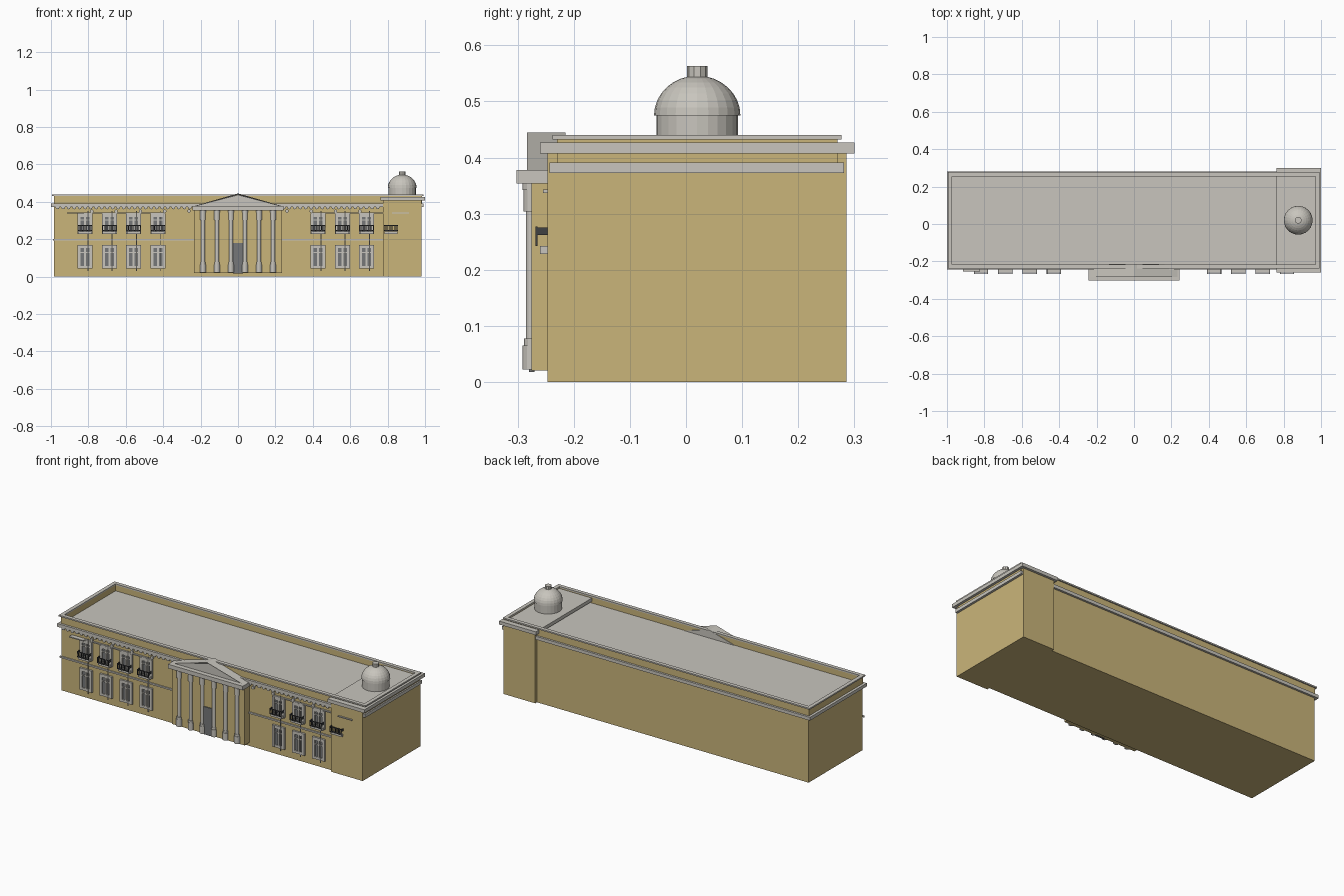
import bpy, bmesh, math
from mathutils import Matrix, Vector

cube = bpy.data.objects.get("Cube")
if cube:
    bpy.data.objects.remove(cube)


def material(name, rgb):
    m = bpy.data.materials.new(name)
    m.use_nodes = True
    color = (*rgb, 1)
    m.diffuse_color = color
    m.node_tree.nodes["Principled BSDF"].inputs["Base Color"].default_value = color
    return m


TAN = material("tan_plaster", (0.59, 0.46, 0.195))
STONE = material("pale_stone", (0.58, 0.56, 0.51))
GLASS = material("grey_glass", (0.18, 0.185, 0.19))
IRON = material("dark_iron", (0.05, 0.052, 0.055))


def add_box(bm, x0, x1, y0, y1, z0, z1):
    size = Matrix.Diagonal((x1 - x0, y1 - y0, z1 - z0, 1))
    mid = Matrix.Translation(((x0 + x1) / 2, (y0 + y1) / 2, (z0 + z1) / 2))
    bmesh.ops.create_cube(bm, size=1, matrix=mid @ size)


def add_cylinder(bm, x, y, z0, z1, r, sides):
    bmesh.ops.create_cone(bm, cap_ends=True, segments=sides, radius1=r, radius2=r,
                          depth=z1 - z0, matrix=Matrix.Translation((x, y, (z0 + z1) / 2)))


def finish(name, bm, mat):
    bmesh.ops.recalc_face_normals(bm, faces=bm.faces)
    mesh = bpy.data.meshes.new(name)
    bm.to_mesh(mesh)
    bm.free()
    mesh.materials.append(mat)
    ob = bpy.data.objects.new(name, mesh)
    bpy.context.collection.objects.link(ob)
    return ob


def boxes(name, mat, *specs):
    bm = bmesh.new()
    for s in specs:
        add_box(bm, *s)
    return finish(name, bm, mat)


def ring(name, mat, x0, x1, y0, y1, z0, z1, t):
    return boxes(name, mat,
                 (x0, x1, y0, y0 + t, z0, z1), (x0, x1, y1 - t, y1, z0, z1),
                 (x0, x0 + t, y0 + t, y1 - t, z0, z1), (x1 - t, x1, y0 + t, y1 - t, z0, z1))


# Main wing, cornice, roof and parapet
WALL = -0.23
boxes("main_wing", TAN, (-0.983, 0.8, WALL, 0.27, 0, 0.38))
boxes("main_cornice", STONE, (-1, 0.993, -0.243, 0.282, 0.372, 0.391))
boxes("main_roof", STONE, (-0.975, 0.975, -0.222, 0.262, 0.385, 0.398))
ring("parapet", TAN, -0.985, 0.985, WALL, 0.27, 0.391, 0.432, 0.012)
ring("parapet_cap", STONE, -0.994, 0.992, -0.238, 0.277, 0.432, 0.44, 0.022)

# End pavilion
boxes("end_pavilion", TAN, (0.776, 0.98, -0.247, 0.286, 0, 0.41))
boxes("pavilion_cornice", STONE, (0.762, 1, -0.26, 0.3, 0.407, 0.427))

# Dome on a drum with a finial
DX, DY = 0.878, 0.02
bm = bmesh.new()
add_cylinder(bm, DX, DY, 0.42, 0.476, 0.073, 24)
finish("dome_drum", bm, STONE)
bm = bmesh.new()
bmesh.ops.create_uvsphere(bm, u_segments=24, v_segments=16, radius=0.077)
bmesh.ops.bisect_plane(bm, geom=bm.verts[:] + bm.edges[:] + bm.faces[:], plane_co=(0, 0, 0),
                       plane_no=(0, 0, -1), clear_outer=True)
bmesh.ops.holes_fill(bm, edges=[e for e in bm.edges if e.is_boundary])
bmesh.ops.scale(bm, vec=(1, 1, 0.92), verts=bm.verts)
bmesh.ops.translate(bm, vec=(DX, DY, 0.475), verts=bm.verts)
finish("dome", bm, STONE)
bm = bmesh.new()
add_cylinder(bm, DX, DY, 0.535, 0.563, 0.018, 10)
finish("dome_finial", bm, STONE)

# Portico block, entablature and door
boxes("portico_wall", TAN, (-0.235, 0.235, -0.275, WALL, 0.02, 0.356))
boxes("portico_entablature", STONE, (-0.242, 0.242, -0.302, -0.225, 0.354, 0.378))
boxes("door", GLASS, (-0.028, 0.028, -0.28, -0.27, 0.018, 0.18))

# Pediment with a recessed front panel
bm = bmesh.new()
tri = [bm.verts.new((x, -0.283, z)) for x, z in ((-0.235, 0.377), (0.235, 0.377), (0, 0.445))]
front = bm.faces.new(tri)
back = bmesh.ops.extrude_face_region(bm, geom=[front])["geom"]
bmesh.ops.translate(bm, vec=(0, 0.068, 0), verts=[v for v in back if isinstance(v, bmesh.types.BMVert)])
bmesh.ops.recalc_face_normals(bm, faces=bm.faces)
front = min(bm.faces, key=lambda f: f.calc_center_median().y)
bmesh.ops.inset_region(bm, faces=[front], thickness=0.008, depth=-0.008)
finish("pediment", bm, STONE)

# Engaged columns
bm = bmesh.new()
for i in range(6):
    x = (i - 2.5) * 0.075
    for z0, z1, r in ((0.022, 0.065, 0.0165), (0.065, 0.077, 0.014), (0.07, 0.31, 0.0105),
                      (0.304, 0.342, 0.0145), (0.342, 0.355, 0.0165)):
        add_cylinder(bm, x, -0.275, z0, z1, r, 12)
finish("columns", bm, STONE)

# Four window bays on each side of the portico
bays = [s * (0.428 + 0.13 * i) for s in (-1, 1) for i in range(4)]
frames, panes, balconies, rails = (bmesh.new() for _ in range(4))
for x in bays:
    for z0, z1 in ((0.043, 0.17), (0.228, 0.337)):
        # Jambs, head, sill, mullion and transom around the glass
        add_box(panes, x - 0.03, x + 0.03, WALL - 0.004, WALL, z0 + 0.01, z1 - 0.01)
        for side in (-1, 1):
            cx = x + side * 0.032
            add_box(frames, cx - 0.008, cx + 0.008, WALL - 0.012, WALL, z0, z1)
        for z, h in ((z0 + 0.007, 0.007), (z1 - 0.009, 0.009), (z0 + (z1 - z0) * 0.68, 0.003)):
            add_box(frames, x - 0.04, x + 0.04, WALL - 0.01, WALL, z - h, z + h)
        add_box(frames, x - 0.005, x + 0.005, WALL - 0.011, WALL, z0, z1)
    # Balcony slab with railing
    add_box(balconies, x - 0.036, x + 0.036, -0.26, WALL, 0.228, 0.242)
    for z in (0.244, 0.272):
        add_box(rails, x - 0.038, x + 0.038, -0.268, -0.265, z, z + 0.005)
    for i in range(9):
        cx = x + (i - 4) * 0.009
        add_box(rails, cx - 0.002, cx + 0.002, -0.268, -0.265, 0.242, 0.275)
    for side in (-1, 1):
        cx = x + side * 0.037
        add_box(rails, cx - 0.0015, cx + 0.0015, -0.266, WALL, 0.262, 0.275)
    # Thin downpipe
    add_cylinder(frames, x + 0.015, WALL - 0.01, 0.03, 0.35, 0.003, 6)
finish("window_frames", frames, STONE)
finish("window_glass", panes, GLASS)
finish("balcony_slabs", balconies, STONE)
finish("balcony_railings", rails, IRON)

# String course and upper ledges
courses, scallops, rosettes = (bmesh.new() for _ in range(3))
for a, b in ((-0.99, -0.235), (0.235, 0.778)):
    add_box(courses, a, b, WALL - 0.007, WALL, 0.192, 0.201)
for a, b in ((-0.83, -0.39), (0.39, 0.778)):
    add_box(courses, a, b, WALL - 0.01, WALL, 0.337, 0.343)
for s in (-1, 1):
    a, b = sorted((s * 0.824, s * 0.914))
    add_box(courses, a, b, -0.255, WALL, 0.337, 0.343)
finish("string_courses", courses, STONE)

# Rounded dentils below the cornice, and rosettes
turn = Matrix.Rotation(math.radians(90), 4, "X")


def add_disc(bm, x, z, r, depth):
    bmesh.ops.create_cone(bm, cap_ends=True, segments=10, radius1=r, radius2=r, depth=depth,
                          matrix=Matrix.Translation((x, WALL - depth / 2, z)) @ turn)


for i in range(60):
    x = -0.965 + i * 0.0295
    if abs(x) > 0.24 and x < 0.77:
        add_disc(scallops, x, 0.37, 0.010, 0.011)
for s in (-1, 1):
    for i in range(5):
        x = s * (0.262 + 0.13 * i)
        if x < 0.77:
            add_disc(rosettes, x, 0.35, 0.009, 0.009)
finish("cornice_dentils", scallops, STONE)
finish("wall_rosettes", rosettes, STONE)
